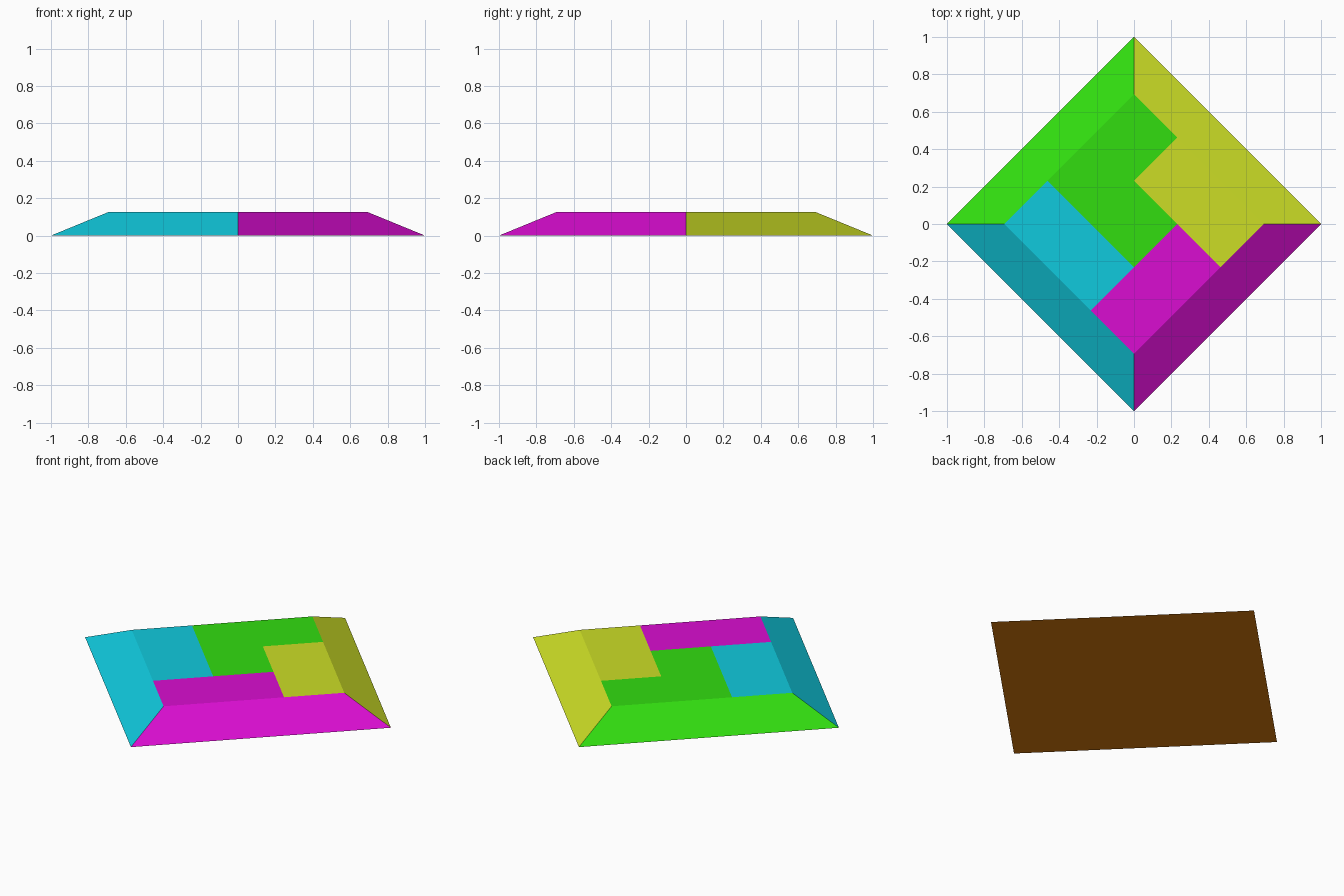
import bpy, bmesh
from mathutils import Matrix, Vector

if "Cube" in bpy.data.objects:
    bpy.data.objects.remove(bpy.data.objects["Cube"])

HEIGHT, BASE, TOP = 0.125, 1.0, 0.695
CUT = TOP / 3  # distance of the grid cuts, measured on x+y and y-x


def linear(c):
    c /= 255
    return c / 12.92 if c <= 0.04045 else ((c + 0.055) / 1.055) ** 2.4


COLOURS = {
    "green": (50, 221, 16),
    "yellow": (204, 222, 38),
    "magenta": (218, 13, 209),
    "cyan": (16, 202, 222),
    "orange": (222, 125, 14),
}
GREEN, YELLOW, MAGENTA, CYAN, ORANGE = range(5)

# Truncated four-sided pyramid with its corners on the axes
bm = bmesh.new()
bmesh.ops.create_cone(bm, cap_ends=True, cap_tris=False, segments=4,
                      radius1=BASE, radius2=TOP, depth=HEIGHT,
                      matrix=Matrix.Translation((0, 0, HEIGHT / 2)))

# Cut the top into a three by three grid
for direction in (Vector((1, 1, 0)), Vector((-1, 1, 0))):
    for side in (-1, 1):
        tops = [f for f in bm.faces if f.normal.z > 0.99]
        geom = set(tops)
        for f in tops:
            geom.update(f.edges, f.verts)
        bmesh.ops.bisect_plane(bm, geom=list(geom), dist=1e-5,
                               plane_co=direction * side * CUT / 2,
                               plane_no=direction)
        bm.normal_update()

# Grid colours, keyed by column along x+y and row along y-x
GRID = {
    (-1, 1): CYAN, (0, 1): GREEN, (1, 1): GREEN,
    (-1, 0): CYAN, (0, 0): GREEN, (1, 0): YELLOW,
    (-1, -1): MAGENTA, (0, -1): MAGENTA, (1, -1): YELLOW,
}
for f in bm.faces:
    n, c = f.normal, f.calc_center_median()
    if n.z < -0.5:
        f.material_index = ORANGE
    elif n.z > 0.99:
        f.material_index = GRID[round((c.x + c.y) / (2 * CUT)),
                                round((c.y - c.x) / (2 * CUT))]
    elif n.y > 0:
        f.material_index = YELLOW if n.x > 0 else GREEN
    else:
        f.material_index = MAGENTA if n.x > 0 else CYAN

mesh = bpy.data.meshes.new("patterned_tile")
for name, rgb in COLOURS.items():
    mat = bpy.data.materials.new(name)
    mat.diffuse_color = (*map(linear, rgb), 1)
    mat.use_nodes = True
    mat.node_tree.nodes["Principled BSDF"].inputs["Base Color"].default_value = mat.diffuse_color
    mesh.materials.append(mat)
bm.to_mesh(mesh)
bm.free()
bpy.context.collection.objects.link(bpy.data.objects.new("patterned_tile", mesh))
